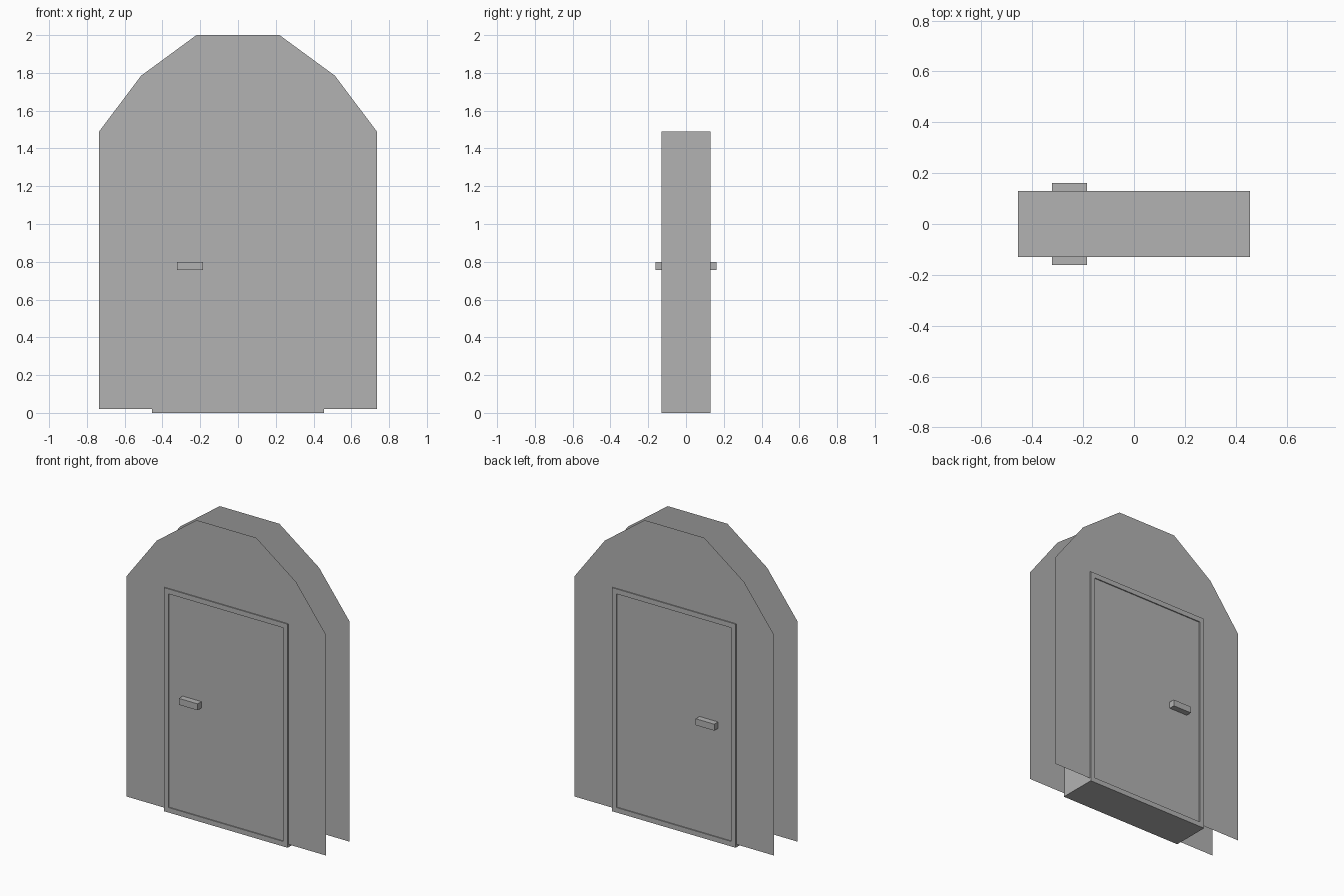
import bpy, bmesh
from mathutils import Matrix, Vector

if "Cube" in bpy.data.objects:
    bpy.data.objects.remove(bpy.data.objects["Cube"])

grey = bpy.data.materials.new("plain_grey")
grey.diffuse_color = (0.45, 0.45, 0.45, 1)
grey.use_nodes = True
grey.node_tree.nodes["Principled BSDF"].inputs["Base Color"].default_value = grey.diffuse_color


def add_object(name, bm):
    mesh = bpy.data.meshes.new(name)
    bm.to_mesh(mesh)
    bm.free()
    mesh.materials.append(grey)
    obj = bpy.data.objects.new(name, mesh)
    bpy.context.collection.objects.link(obj)
    return obj


def box(lo, hi):
    lo, hi = Vector(lo), Vector(hi)
    bm = bmesh.new()
    bmesh.ops.create_cube(bm, size=1, matrix=Matrix.Translation((lo + hi) / 2)
                          @ Matrix.Diagonal((*(hi - lo), 1)))
    return bm


# Door block: a solid box with a shallow recessed panel on front and back
bm = box((-0.456, -0.129, 0), (0.456, 0.129, 1.49))
bm.normal_update()
for face in [f for f in bm.faces if abs(f.normal.y) > 0.9]:
    inward = -face.normal.copy()
    bmesh.ops.inset_region(bm, faces=[face], thickness=0.047)
    panel = bmesh.ops.extrude_discrete_faces(bm, faces=[face])["faces"][0]
    bmesh.ops.translate(bm, verts=panel.verts, vec=inward * 0.01)
add_object("door_block", bm)

# Arched wall sheets, right half of the outline mirrored to the left
half = [(0.735, 0.02), (0.735, 1.49), (0.513, 1.785), (0.22, 2.0)]
outline = half + [(-x, z) for x, z in reversed(half)]

for side, label in ((-1, "front"), (1, "back")):
    bm = bmesh.new()
    points = outline if side < 0 else outline[::-1]
    bm.faces.new([bm.verts.new((x, side * 0.122, z)) for x, z in points])
    add_object(label + "_wall", bm)

    # Handle bar standing out from the recessed panel
    y0, y1 = sorted((side * 0.117, side * 0.162))
    add_object(label + "_handle", box((-0.322, y0, 0.757), (-0.185, y1, 0.80)))
